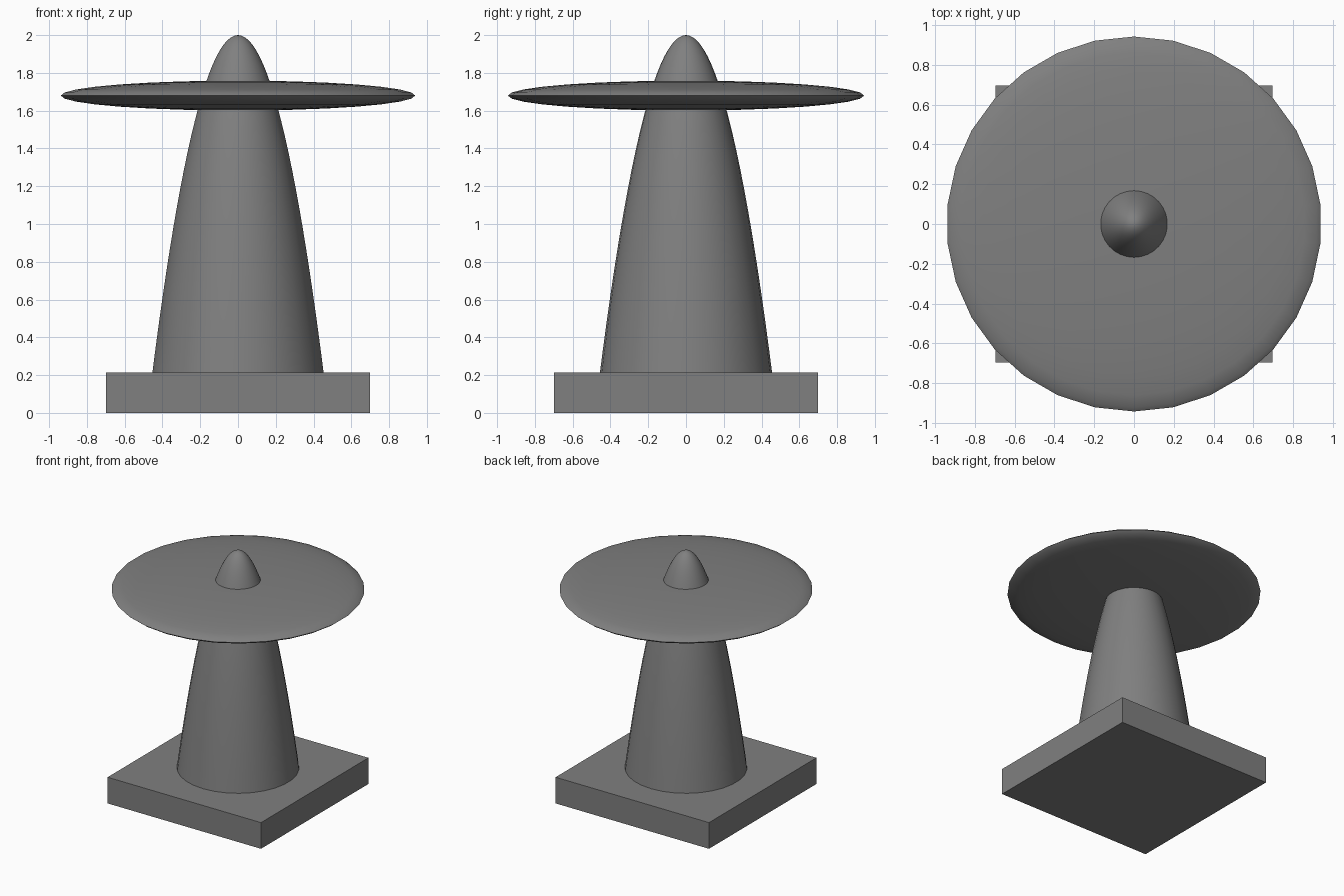
import bpy, bmesh, math

cube = bpy.data.objects.get("Cube")
if cube:
    bpy.data.objects.remove(cube, do_unlink=True)

SEGMENTS = 30

# Single grey material
grey = bpy.data.materials.new("plain grey")
grey.use_nodes = True
colour = (0.215, 0.215, 0.215, 1.0)
grey.diffuse_color = colour
grey.node_tree.nodes["Principled BSDF"].inputs["Base Color"].default_value = colour


def lathe(name, profile, smooth_angle=40):
    """Revolve (radius, z) points, bottom to top, around the z axis; radius 0 makes a tip."""
    bm = bmesh.new()
    rings = []
    for r, z in profile:
        if r < 1e-6:
            rings.append([bm.verts.new((0, 0, z))] * SEGMENTS)
            continue
        ring = []
        for i in range(SEGMENTS):
            a = math.pi / 2 + 2 * math.pi * i / SEGMENTS
            ring.append(bm.verts.new((r * math.cos(a), r * math.sin(a), z)))
        rings.append(ring)
    for low, high in zip(rings, rings[1:]):
        for i in range(SEGMENTS):
            j = (i + 1) % SEGMENTS
            corners = [low[i], low[j], high[j], high[i]]
            bm.faces.new(list(dict.fromkeys(corners)))
    # Flat caps on open ends
    if profile[0][0] > 1e-6:
        bm.faces.new(rings[0][::-1])
    if profile[-1][0] > 1e-6:
        bm.faces.new(rings[-1])
    bmesh.ops.recalc_face_normals(bm, faces=bm.faces)
    mesh = bpy.data.meshes.new(name)
    bm.to_mesh(mesh)
    bm.free()
    obj = bpy.data.objects.new(name, mesh)
    bpy.context.collection.objects.link(obj)
    mesh.materials.append(grey)
    bpy.ops.object.select_all(action='DESELECT')
    obj.select_set(True)
    bpy.context.view_layer.objects.active = obj
    bpy.ops.object.shade_smooth_by_angle(angle=math.radians(smooth_angle))
    return obj


# Square base slab
bpy.ops.mesh.primitive_cube_add(size=1, location=(0, 0, 0.1075))
base = bpy.context.object
base.name = "base"
base.scale = (1.395, 1.395, 0.215)
bpy.ops.object.transform_apply(location=False, rotation=False, scale=True)
base.data.materials.append(grey)

# Parabolic tower, sunk slightly into the base, rings denser near the tip
STEPS = 24
R_LOW, Z_LOW, Z_TOP = 0.46, 0.18, 2.0
tower_profile = []
for k in range(STEPS + 1):
    t = 1 - k / STEPS
    tower_profile.append((R_LOW * t, Z_TOP - (Z_TOP - Z_LOW) * t * t))
lathe("tower", tower_profile)

# Flattened ellipsoid disc
RINGS = 15
disc_profile = []
for k in range(RINGS):
    a = math.pi * (k + 0.5) / RINGS
    disc_profile.append((0.943 * math.sin(a), 1.68 - 0.079 * math.cos(a)))
lathe("disc", disc_profile, 60)
